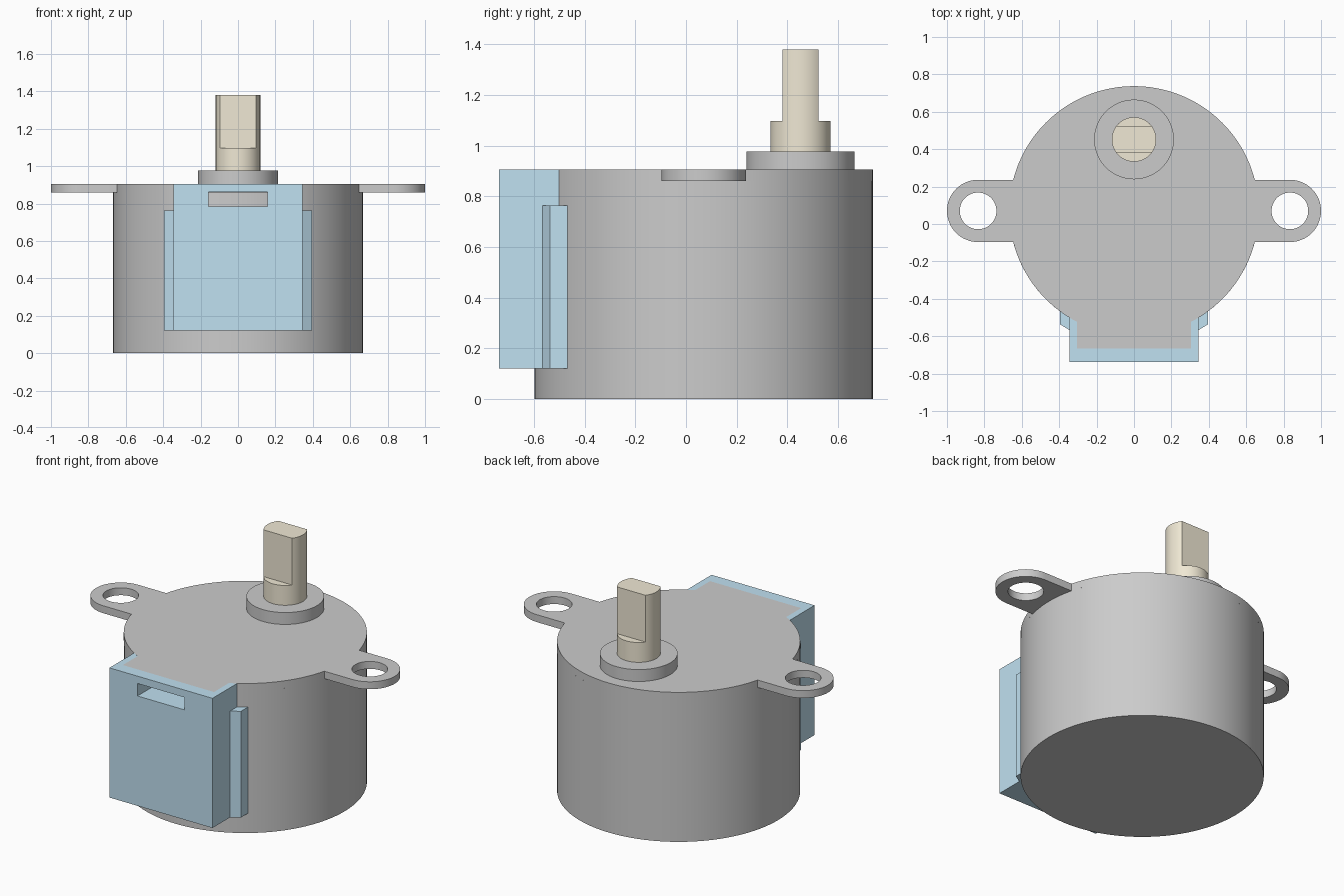
import bpy, bmesh
from math import pi, sin, cos, asin, acos, sqrt, radians

if "Cube" in bpy.data.objects:
    bpy.data.objects.remove(bpy.data.objects["Cube"])

CY, R = 0.07, 0.667            # motor can centre and radius
TOP, PLATE_Z = 0.905, 0.86     # top face and underside of mounting plate
SHAFT_Y = 0.452
TAB_X, TAB_Y = 0.305, -0.665   # plate tab that sits in the cover


def arc(cx, cy, r, a0, a1, n):
    return [(cx + r * cos(a0 + (a1 - a0) * i / n), cy + r * sin(a0 + (a1 - a0) * i / n))
            for i in range(n + 1)]


def circle(cx, cy, r, n=96):
    return arc(cx, cy, r, 0, 2 * pi, n)[:-1]


def rect(x0, x1, y0, y1):
    return [(x0, y0), (x1, y0), (x1, y1), (x0, y1)]


def material(name, rgb):
    m = bpy.data.materials.new(name)
    m.diffuse_color = (*rgb, 1)
    m.use_nodes = True
    m.node_tree.nodes["Principled BSDF"].inputs["Base Color"].default_value = m.diffuse_color
    return m


def prisms(name, parts, mat=None):
    """One object made of vertical extrusions: (outline, z0, z1) each."""
    bm = bmesh.new()
    for pts, z0, z1 in parts:
        lo = [bm.verts.new((x, y, z0)) for x, y in pts]
        hi = [bm.verts.new((x, y, z1)) for x, y in pts]
        bm.faces.new(lo[::-1])
        bm.faces.new(hi)
        for i in range(len(pts)):
            j = (i + 1) % len(pts)
            bm.faces.new((lo[i], lo[j], hi[j], hi[i]))
    bmesh.ops.recalc_face_normals(bm, faces=bm.faces)
    me = bpy.data.meshes.new(name)
    bm.to_mesh(me)
    bm.free()
    ob = bpy.data.objects.new(name, me)
    bpy.context.collection.objects.link(ob)
    if mat:
        me.materials.append(mat)
    return ob


def activate(ob):
    bpy.ops.object.select_all(action='DESELECT')
    ob.select_set(True)
    bpy.context.view_layer.objects.active = ob


def cut(ob, *parts):
    for part in parts:
        cutter = prisms("cutter", [part])
        cutter.hide_render = True
        mod = ob.modifiers.new("cut", 'BOOLEAN')
        mod.operation, mod.solver, mod.object = 'DIFFERENCE', 'EXACT', cutter
        activate(ob)
        bpy.ops.object.modifier_apply(modifier=mod.name)
        bpy.data.objects.remove(cutter)


blue = material("blue_plastic", (0.53, 0.75, 0.88))
brass = material("pale_brass", (0.87, 0.81, 0.66))

# Motor can
can = prisms("motor_can", [(circle(0, CY, R, 128), 0, PLATE_Z)])

# Mounting plate: disc outline with two ears and a front tab
EAR_X, EAR_R = 0.8335, 0.1665
a, t = asin(EAR_R / R), acos(TAB_X / R)
outline = (arc(EAR_X, CY, EAR_R, -pi / 2, pi / 2, 32)
           + arc(0, CY, R, a, pi - a, 56)
           + arc(-EAR_X, CY, EAR_R, pi / 2, 3 * pi / 2, 32)
           + arc(0, CY, R, pi + a, pi + t, 16)
           + [(-TAB_X, TAB_Y), (TAB_X, TAB_Y)]
           + arc(0, CY, R, 2 * pi - t, 2 * pi - a, 16))
plate = prisms("mounting_plate", [(outline, PLATE_Z, TOP)])
cut(plate, *[(circle(s * EAR_X, CY, 0.098, 48), 0.8, 1.0) for s in (-1, 1)])

# Raised boss around the shaft
boss = prisms("shaft_boss", [(circle(0, SHAFT_Y, 0.213, 72), TOP, 0.977)])

# Output shaft: round base, upper half with two flats
SR, FLAT = 0.119, 0.071
f = asin(FLAT / SR)
flatted = arc(0, SHAFT_Y, SR, -f, f, 16) + arc(0, SHAFT_Y, SR, pi - f, pi + f, 16)
shaft = prisms("output_shaft", [(circle(0, SHAFT_Y, SR, 64), 0.977, 1.097),
                                (flatted, 1.097, 1.38)], brass)

# Wiring cover: box hugging the can, with tab recess and front slot
cover = prisms("wiring_cover", [(rect(-0.345, 0.345, -0.737, -0.45), 0.12, TOP)], blue)
cut(cover,
    (circle(0, CY, R, 128), 0, 1),
    (rect(-TAB_X, TAB_X, TAB_Y, -0.4), PLATE_Z, 1),
    (rect(-0.157, 0.157, -0.8, -0.4), 0.785, PLATE_Z + 0.0005))

# Side ribs of the cover
WX = 0.395


def on_can(x):
    return CY - sqrt(R * R - x * x)


rib = [(0.345, -0.567), (WX, -0.537), (WX, on_can(WX)), (0.345, on_can(0.345))]
ribs = prisms("cover_side_ribs",
              [([(s * x, y) for x, y in rib], 0.12, 0.763) for s in (-1, 1)], blue)

# Smooth the round walls, keep hard edges
for ob in (can, plate, boss, shaft, cover):
    activate(ob)
    bpy.ops.object.shade_smooth_by_angle(angle=radians(30))
